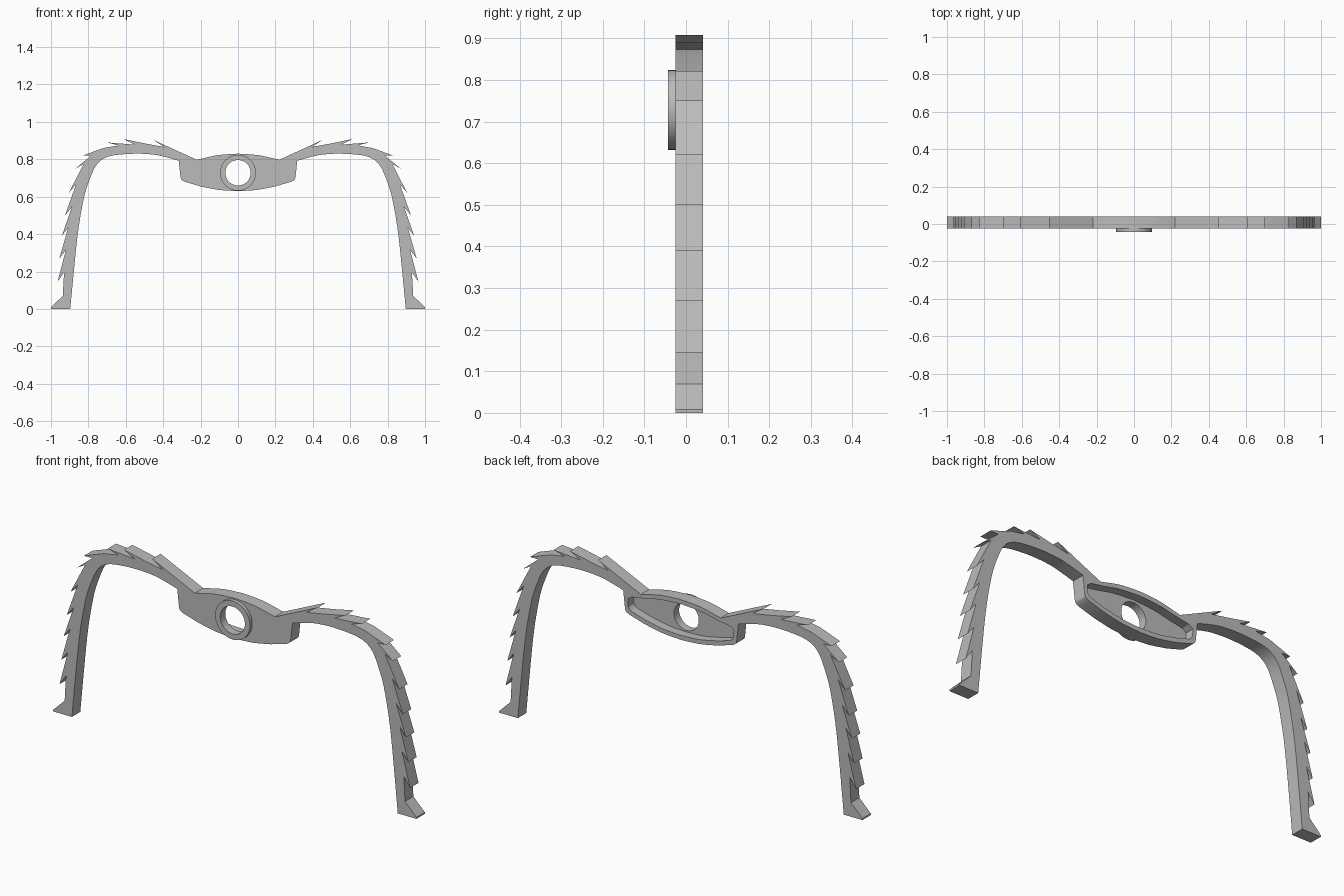
import bpy, bmesh, math
from mathutils import Vector

cube = bpy.data.objects.get("Cube")
if cube:
    bpy.data.objects.remove(cube, do_unlink=True)

grey = bpy.data.materials.new("plain grey")
grey.use_nodes = True
colour = (0.5, 0.5, 0.5, 1)
grey.diffuse_color = colour
grey.node_tree.nodes["Principled BSDF"].inputs["Base Color"].default_value = colour

FRONT, BACK = -0.025, 0.041
BORE_Z = 0.728


def prism(name, outline, y_front, y_back):
    """Extrude an (x, z) outline along y."""
    bm = bmesh.new()
    face = bm.faces.new([bm.verts.new((x, y_front, z)) for x, z in outline])
    extruded = bmesh.ops.extrude_face_region(bm, geom=[face])["geom"]
    moved = [v for v in extruded if isinstance(v, bmesh.types.BMVert)]
    bmesh.ops.translate(bm, verts=moved, vec=(0, y_back - y_front, 0))
    bmesh.ops.recalc_face_normals(bm, faces=bm.faces)
    mesh = bpy.data.meshes.new(name)
    bm.to_mesh(mesh)
    bm.free()
    mesh.materials.append(grey)
    obj = bpy.data.objects.new(name, mesh)
    bpy.context.collection.objects.link(obj)
    return obj


def mirrored(half):
    """Close a half outline that starts and ends on the centre line."""
    return half + [(-x, z) for x, z in reversed(half[1:-1])]


def circle(radius, count=48):
    turns = [2 * math.pi * i / count for i in range(count)]
    return [(radius * math.cos(a), BORE_Z + radius * math.sin(a)) for a in turns]


def smooth_path(points, steps=3):
    """Catmull-Rom curve through the points."""
    pts = [Vector(p) for p in points]
    pts = [pts[0]] + pts + [pts[-1]]
    path = []
    for a, b, c, d in zip(pts, pts[1:], pts[2:], pts[3:]):
        for i in range(steps):
            t = i / steps
            p = b + (c - a) * t / 2 + (a - 2.5 * b + 2 * c - d / 2) * t**2 \
                + (1.5 * (b - c) + (d - a) / 2) * t**3
            path.append(tuple(p))
    return path + [tuple(points[-1])]


def cut(obj, cutter):
    mod = obj.modifiers.new("cut", "BOOLEAN")
    mod.operation = "DIFFERENCE"
    mod.solver = "EXACT"
    mod.object = cutter
    bpy.context.view_layer.objects.active = obj
    bpy.ops.object.modifier_apply(modifier=mod.name)


# Frame outline: hub top, barbed outer edge, foot, inner edge, hub underside
hub_top = smooth_path([(0, .83), (.11, .822), (.22, .797)])
barbs = [(.455, .905), (.395, .866), (.5, .885), (.61, .908), (.55, .878),
         (.70, .89), (.64, .874), (.72, .86), (.83, .82), (.785, .82),
         (.87, .75), (.825, .775), (.905, .62), (.866, .665),
         (.925, .5), (.888, .545), (.942, .39), (.908, .435),
         (.955, .27), (.92, .315), (.965, .145), (.93, .195)]
foot = [(.937, .07), (1, .008), (1, 0)]
inner_edge = smooth_path([(.897, 0), (.87, .28), (.85, .45), (.82, .61),
                          (.79, .7), (.76, .765), (.72, .803), (.66, .822),
                          (.55, .83), (.45, .825), (.38, .81), (.317, .792)])
hub_side = smooth_path([(.308, .71), (.303, .692), (.285, .68)])
hub_bottom = smooth_path([(.2, .655), (.1, .636), (0, .63)])
frame = prism("barbed_frame",
              mirrored(hub_top + barbs + foot + inner_edge + hub_side + hub_bottom),
              FRONT, BACK)

# Recess in the back of the hub
recess_half = smooth_path([(0, .808), (.11, .8), (.2, .782), (.27, .77)]) \
    + smooth_path([(.292, .755), (.288, .715), (.27, .698)]) \
    + smooth_path([(.2, .678), (.1, .658), (0, .652)])
recess = prism("recess_cutter", mirrored(recess_half), -0.003, 0.1)

# Raised ring on the front, with the bore through ring and hub
ring = prism("front_ring", circle(.096), -0.043, FRONT + 0.002)
bore = prism("bore_cutter", circle(.068), -0.1, 0.1)
cut(frame, recess)
cut(frame, bore)
cut(ring, bore)
for cutter in (recess, bore):
    bpy.data.objects.remove(cutter, do_unlink=True)

# Smooth the curves and keep the edges crisp
bpy.ops.object.select_all(action="DESELECT")
for obj in (frame, ring):
    obj.select_set(True)
bpy.context.view_layer.objects.active = frame
bpy.ops.object.shade_smooth_by_angle(angle=math.radians(20))
